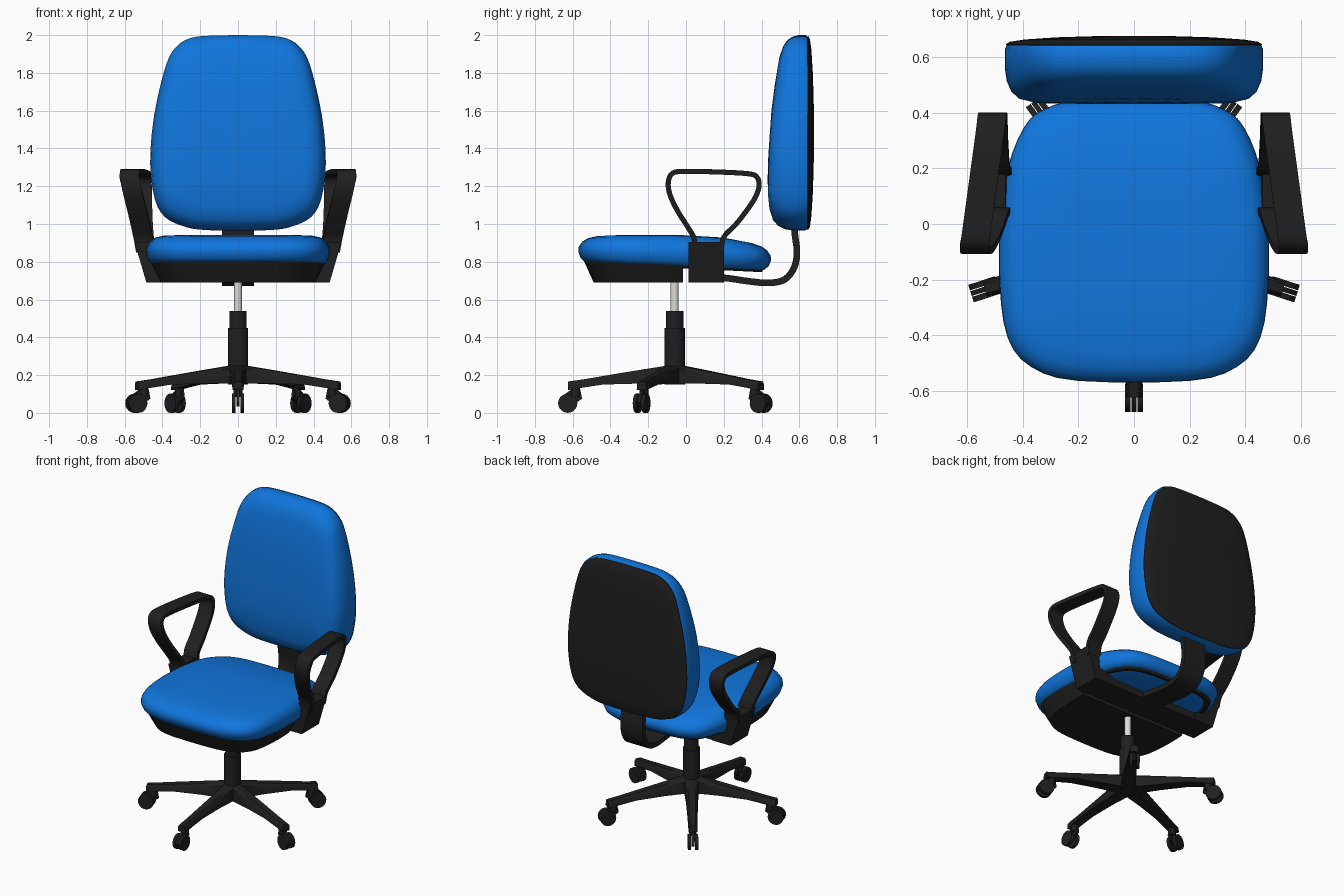
import bpy, bmesh, math
from mathutils import Vector, Matrix

if "Cube" in bpy.data.objects:
    bpy.data.objects.remove(bpy.data.objects["Cube"])

def material(name, rgb):
    m = bpy.data.materials.new(name)
    m.diffuse_color = (*rgb, 1)
    m.use_nodes = True
    m.node_tree.nodes["Principled BSDF"].inputs["Base Color"].default_value = m.diffuse_color
    return m

BLUE = material("blue fabric", (0.005, 0.18, 0.72))
BLACK = material("black plastic", (0.014, 0.014, 0.014))
METAL = material("pale metal", (0.72, 0.72, 0.69))

def finish(name, bm, mat, angle=40):
    bmesh.ops.remove_doubles(bm, verts=bm.verts, dist=1e-5)
    bmesh.ops.recalc_face_normals(bm, faces=bm.faces)
    me = bpy.data.meshes.new(name)
    bm.to_mesh(me)
    bm.free()
    me.materials.append(mat)
    ob = bpy.data.objects.new(name, me)
    bpy.context.collection.objects.link(ob)
    bpy.ops.object.select_all(action='DESELECT')
    ob.select_set(True)
    bpy.context.view_layer.objects.active = ob
    bpy.ops.object.shade_smooth_by_angle(angle=math.radians(angle))
    return ob

def loft(rings):
    """Skin between equal-length point loops and cap both ends."""
    bm = bmesh.new()
    vs = [[bm.verts.new(p) for p in r] for r in rings]
    n = len(vs[0])
    for a, b in zip(vs, vs[1:]):
        for i in range(n):
            j = (i + 1) % n
            bm.faces.new((a[i], a[j], b[j], b[i]))
    bm.faces.new(vs[0])
    bm.faces.new(vs[-1])
    return bm

def spline(pts, steps, closed=False):
    """Catmull-Rom curve through 2D points."""
    n, out = len(pts), []
    P = [Vector(p) for p in pts]
    get = (lambda i: P[i % n]) if closed else (lambda i: P[max(0, min(n - 1, i))])
    for i in range(n if closed else n - 1):
        a, b, c, d = (get(i + k) for k in (-1, 0, 1, 2))
        for s in range(steps):
            t = s / steps
            out.append(0.5 * (2*b + (c - a)*t + (2*a - 5*b + 4*c - d)*t*t + (3*b - a - 3*c + d)*t**3))
    if not closed:
        out.append(P[-1])
    return out

def outline(half):
    """Mirror a half outline, then round it."""
    return spline(half + [(-x, y) for x, y in reversed(half)], 3, True)

def lerp(v, table):
    if v <= table[0][0]:
        return table[0][1]
    for (a, fa), (b, fb) in zip(table, table[1:]):
        if v <= b:
            return fa + (fb - fa) * (v - a) / (b - a)
    return table[-1][1]

def scaled(loop, s, c):
    return [(p.x * s, c + (p.y - c) * s) for p in loop]

def strip(name, path, thick, width, xc=lambda y, z: 0):
    """Flat band following a path in the side plane."""
    rings = []
    for i, p in enumerate(path):
        t = (path[min(i + 1, len(path) - 1)] - path[max(i - 1, 0)]).normalized()
        n = Vector((-t.y, t.x)) * thick / 2
        a, b, x, w = p + n, p - n, xc(p.x, p.y), width / 2
        rings.append([(x - w, *a), (x + w, *a), (x + w, *b), (x - w, *b)])
    return finish(name, loft(rings), BLACK)

def cylinder(name, r, z0, z1, mat, y=0, seg=20):
    bm = bmesh.new()
    bmesh.ops.create_cone(bm, cap_ends=True, segments=seg, radius1=r, radius2=r, depth=z1 - z0,
                          matrix=Matrix.Translation((0, y, (z0 + z1) / 2)))
    return finish(name, bm, mat)

# Seat cushion
SEAT = outline([(0.20, -0.565), (0.37, -0.515), (0.455, -0.41), (0.484, -0.22), (0.482, 0.0),
                (0.455, 0.2), (0.395, 0.35), (0.32, 0.415), (0.18, 0.447)])
SC = -0.06
def seat_low(y):
    return lerp(y, [(-0.57, 0.80), (0.45, 0.757)])
def seat_top(y):
    return lerp(y, [(-0.57, 0.935), (-0.4, 0.943), (-0.05, 0.943), (0.2, 0.928), (0.45, 0.885)])
rings = []
for s, t in [(0.5, 0), (0.93, 0), (0.975, 0.15), (1, 0.4), (0.995, 0.58), (0.96, 0.78),
             (0.9, 0.91), (0.8, 0.975), (0.5, 1), (0.2, 1)]:
    rings.append([(x, y, seat_low(y) + t * (seat_top(y) - seat_low(y))) for x, y in scaled(SEAT, s, SC)])
finish("seat cushion", loft(rings), BLUE, 60)

# Seat pan: hollow rim under the whole seat, deep tray under the front half
rings = []
for s, dz in [(0.95, 0.0), (0.9, 0.765), (0.86, 0.765), (0.84, 0.785), (0.3, 0.785)]:
    rings.append([(x, y, dz - 0.05 * y if dz else seat_low(y) + 0.015) for x, y in scaled(SEAT, s, SC)])
finish("seat pan rim", loft(rings), BLACK)
bm = loft([[(x, y, z or seat_low(y) + 0.01) for x, y in scaled(SEAT, s, SC)]
           for s, z in [(0.945, 0), (0.84, 0.69)]])
bmesh.ops.bisect_plane(bm, geom=bm.verts[:] + bm.edges[:] + bm.faces[:],
                       plane_co=(0, -0.015, 0), plane_no=(0, 1, 0), clear_outer=True)
bmesh.ops.holes_fill(bm, edges=[e for e in bm.edges if e.is_boundary])
finish("seat pan tray", bm, BLACK, 30)

# Backrest cushion and rear shell
BACK = outline([(0.15, 0.967), (0.28, 0.985), (0.385, 1.035), (0.44, 1.13), (0.465, 1.32), (0.445, 1.57),
                (0.385, 1.83), (0.33, 1.935), (0.25, 1.985), (0.12, 1.998)])
BC = 1.48
def back_front(z):
    return lerp(z, [(0.97, 0.45), (1.15, 0.43), (1.35, 0.435), (1.6, 0.452), (1.85, 0.485), (2.0, 0.515)])
rings = []
for s, t in [(0.6, 0), (0.985, 0), (1, 0.08), (1, 0.4), (0.985, 0.62), (0.95, 0.8),
             (0.89, 0.92), (0.78, 0.98), (0.5, 1), (0.2, 1)]:
    rings.append([(x, 0.645 + t * (back_front(z) - 0.645), z) for x, z in scaled(BACK, s, BC)])
finish("backrest cushion", loft(rings), BLUE, 60)
finish("backrest shell", loft([[(x, y, z) for x, z in scaled(BACK, s, BC)] for s, y in
       [(0.985, 0.632), (0.99, 0.648), (0.96, 0.656), (0.85, 0.664), (0.6, 0.672), (0.25, 0.677)]]), BLACK)

# Curved bar joining seat and backrest
strip("backrest bar", spline([(0.03, 0.722), (0.2, 0.715), (0.33, 0.697), (0.44, 0.688), (0.525, 0.708),
      (0.575, 0.775), (0.587, 0.86), (0.575, 0.96), (0.575, 1.08)], 4), 0.035, 0.17)

# Armrests: looped band on a sloping bracket
LOOP = spline([(0.05, 0.85), (0.042, 0.925), (0.015, 0.975), (-0.045, 1.07), (-0.085, 1.155), (-0.094, 1.22),
               (-0.075, 1.265), (-0.025, 1.278), (0.15, 1.276), (0.33, 1.266), (0.377, 1.246),
               (0.386, 1.195), (0.355, 1.12), (0.27, 1.005), (0.2, 0.93), (0.187, 0.85)], 4)
BRACKET = [(0.34, 0.69), (0.485, 0.69), (0.548, 0.905), (0.462, 0.905), (0.45, 0.775), (0.34, 0.745)]
for side, sx in (("left", -1), ("right", 1)):
    def arm_x(y, z):
        k = max(0, min(1, (z - 0.85) / 0.4))
        return sx * (0.488 + k * (0.055 - 0.137 * (y - 0.15)))
    strip(side + " armrest loop", LOOP, 0.027, 0.103, arm_x)
    finish(side + " armrest bracket", loft([[(sx * x, y, z) for x, z in BRACKET] for y in (0.012, 0.2)]), BLACK, 30)
strip("armrest crossbar", [Vector((0.012, 0.715)), Vector((0.195, 0.715))], 0.05, 0.72)

# Central column
CY = -0.06
cylinder("column sleeve", 0.054, 0.15, 0.45, BLACK, CY)
cylinder("column collar", 0.046, 0.44, 0.54, BLACK, CY)
cylinder("gas lift rod", 0.021, 0.53, 0.70, METAL, CY)

# Five-star base with twin-wheel casters, built along +x then turned
LEG = [(0.0, 0.05, 0.155, 0.258), (0.06, 0.046, 0.155, 0.247), (0.2, 0.038, 0.155, 0.225),
       (0.38, 0.033, 0.15, 0.195), (0.48, 0.03, 0.135, 0.178), (0.565, 0.028, 0.12, 0.166)]
HOOD = [(0.49, 0.075), (0.5, 0.125), (0.545, 0.125), (0.575, 0.104), (0.605, 0.085), (0.617, 0.055),
        (0.6, 0.035), (0.55, 0.035)]
for k in range(5):
    turn = Matrix.Translation((0, CY, 0)) @ Matrix.Rotation(math.radians(-90 + 72 * k), 4, 'Z')
    n = str(k + 1)
    leg = loft([[(r, -w, a), (r, w, a), (r, w * 0.9, b - 0.012), (r, w * 0.6, b),
                 (r, -w * 0.6, b), (r, -w * 0.9, b - 0.012)] for r, w, a, b in LEG])
    leg.transform(turn)
    finish("base leg " + n, leg, BLACK)
    hood = loft([[(r, y, z) for r, z in HOOD] for y in (-0.009, 0.009)])
    bmesh.ops.create_cone(hood, cap_ends=True, segments=12, radius1=0.024, radius2=0.024, depth=0.05,
                          matrix=Matrix.Translation((0.525, 0, 0.11)))
    hood.transform(turn)
    finish("caster hood " + n, hood, BLACK)
    wheels = bmesh.new()
    for y in (-0.0225, 0.0225):
        bmesh.ops.create_cone(wheels, cap_ends=True, segments=20, radius1=0.051, radius2=0.051, depth=0.021,
                              matrix=Matrix.Translation((0.566, y, 0.051)) @ Matrix.Rotation(math.pi / 2, 4, 'X'))
    wheels.transform(turn)
    finish("caster wheels " + n, wheels, BLACK)
